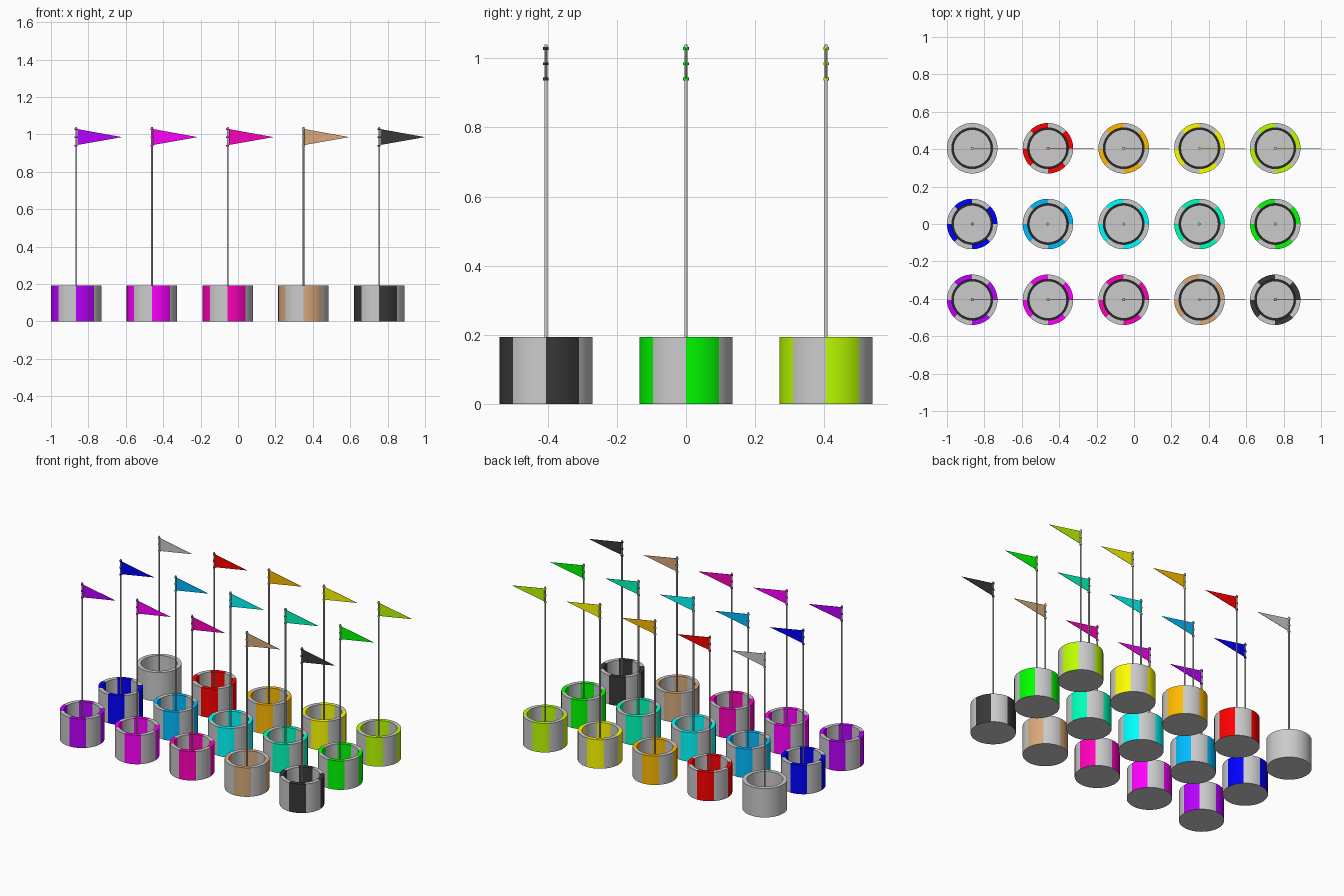
import bpy, bmesh, math

if "Cube" in bpy.data.objects:
    bpy.data.objects.remove(bpy.data.objects["Cube"])

def material(name, rgb):
    m = bpy.data.materials.new(name)
    m.diffuse_color = (*rgb, 1)
    m.use_nodes = True
    m.node_tree.nodes["Principled BSDF"].inputs["Base Color"].default_value = m.diffuse_color
    return m

def finish(name, bm, loc, mats, smooth=False):
    me = bpy.data.meshes.new(name)
    bm.normal_update()
    bm.to_mesh(me)
    bm.free()
    for m in mats:
        me.materials.append(m)
    ob = bpy.data.objects.new(name, me)
    ob.location = loc
    bpy.context.collection.objects.link(ob)
    if smooth:
        bpy.ops.object.select_all(action='DESELECT')
        ob.select_set(True)
        bpy.context.view_layer.objects.active = ob
        bpy.ops.object.shade_smooth_by_angle(angle=math.radians(35))
    return ob

# Cup: revolved wall profile; eight alternating 45 degree stripes
R, H, FLOOR, N = 0.135, 0.193, 0.015, 64
PROFILE = [(R, 0), (R, H), (0.109, H), (0.109, FLOOR), (0.098, FLOOR)]

def cup(name, loc, mats):
    bm = bmesh.new()
    rings = [[bm.verts.new((r * math.cos(2 * math.pi * i / N),
                            r * math.sin(2 * math.pi * i / N), z))
              for i in range(N)] for r, z in PROFILE]
    for k in range(len(rings) - 1):
        for i in range(N):
            j = (i + 1) % N
            f = bm.faces.new((rings[k][i], rings[k][j], rings[k + 1][j], rings[k + 1][i]))
            striped = (i * 8 // N) % 2 == 0
            f.material_index = 2 if k == 3 else (1 if striped else 0)
    bm.faces.new(rings[0][::-1])
    bm.faces.new(rings[-1])
    finish(name, bm, loc, mats, True)

def rod(name, loc, r, z0, z1, mats, seg=16):
    bm = bmesh.new()
    bmesh.ops.create_cone(bm, cap_ends=True, segments=seg, radius1=r, radius2=r, depth=z1 - z0)
    bmesh.ops.translate(bm, verts=bm.verts, vec=(0, 0, (z0 + z1) / 2))
    finish(name, bm, loc, mats, True)

# Pennant: thin triangular sheet
def pennant(name, loc, mats):
    bm = bmesh.new()
    t = 0.001
    pts = [(0.006, 0.943), (0.245, 0.985), (0.006, 1.028)]
    a = [bm.verts.new((x, -t, z)) for x, z in pts]
    b = [bm.verts.new((x, t, z)) for x, z in pts]
    bm.faces.new(a)
    bm.faces.new(b[::-1])
    for i in range(3):
        j = (i + 1) % 3
        bm.faces.new((a[j], a[i], b[i], b[j]))
    finish(name, bm, loc, mats)

COLOURS = [
    [("grey", (.6, .6, .6)), ("red", (1, 0, 0)), ("orange", (1, .5, 0)),
     ("yellow", (1, 1, 0)), ("lime", (.5, 1, 0))],
    [("blue", (0, 0, 1)), ("azure", (0, .5, 1)), ("cyan", (0, 1, 1)),
     ("mint", (0, 1, .5)), ("green", (0, 1, 0))],
    [("violet", (.5, 0, 1)), ("magenta", (1, 0, 1)), ("rose", (1, 0, .5)),
     ("brown", (.68, .4, .2)), ("black", (.04, .04, .04))],
]
base = material("plain_grey", (.8, .8, .8))
dark = material("floor_ring_black", (.02, .02, .02))

# Grid of cups, each with pole, clips and pennant
for row, colours in enumerate(COLOURS):
    for col, (cname, rgb) in enumerate(colours):
        loc = (-0.865 + 0.405 * col, 0.405 * (1 - row), 0)
        m = material(cname, rgb)
        cup(cname + "_cup", loc, [m if cname == "grey" else base, m, dark])
        rod(cname + "_pole", loc, 0.005, FLOOR, 1.04, [base])
        for n, z in enumerate((0.94, 0.984, 1.028)):
            rod(f"{cname}_clip_{n + 1}", loc, 0.008, z - 0.004, z + 0.004, [m])
        pennant(cname + "_pennant", loc, [m])
